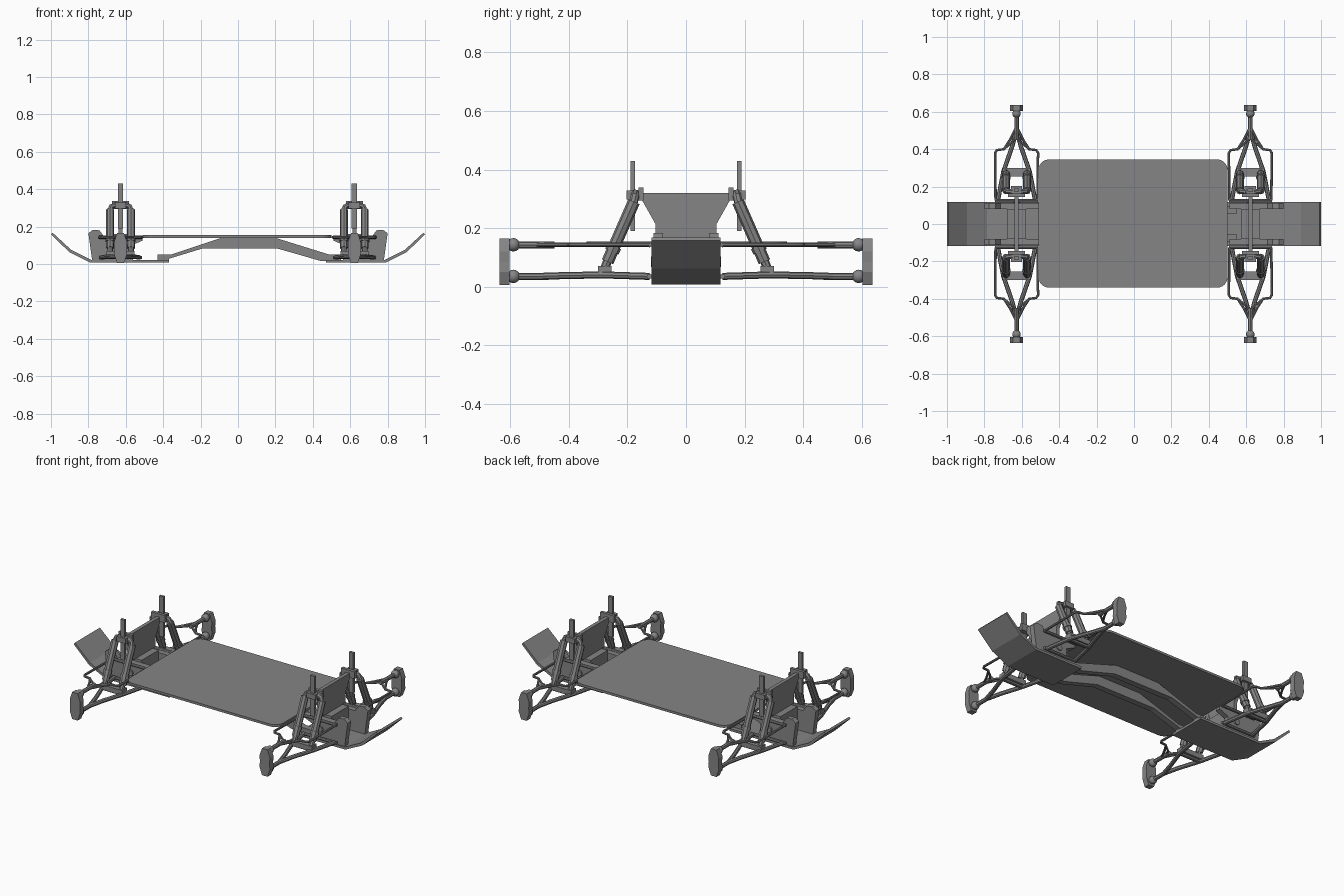
import bpy, bmesh, math
from mathutils import Vector

if "Cube" in bpy.data.objects:
    bpy.data.objects.remove(bpy.data.objects["Cube"])

grey = bpy.data.materials.new("chassis grey")
grey.diffuse_color = (0.235, 0.235, 0.235, 1)
grey.use_nodes = True
grey.node_tree.nodes["Principled BSDF"].inputs["Base Color"].default_value = grey.diffuse_color


def add(name, mesh, smooth=False):
    mesh.materials.clear()
    mesh.materials.append(grey)
    for p in mesh.polygons:
        p.material_index = 0
    ob = bpy.data.objects.new(name, mesh)
    bpy.context.collection.objects.link(ob)
    if smooth:
        bpy.ops.object.select_all(action='DESELECT')
        ob.select_set(True)
        bpy.context.view_layer.objects.active = ob
        bpy.ops.object.shade_smooth_by_angle(angle=math.radians(40))
    return ob


def prism(name, pts, axis, lo, hi):
    """Extrude a 2D outline along axis 0 (x), 1 (y) or 2 (z) from lo to hi."""
    def place(a, b, c):
        return [(c, a, b), (a, c, b), (a, b, c)][axis]
    bm = bmesh.new()
    face = bm.faces.new([bm.verts.new(place(a, b, lo)) for a, b in pts])
    new = bmesh.ops.extrude_face_region(bm, geom=[face])['geom']
    move = Vector(place(0, 0, hi - lo))
    bmesh.ops.translate(bm, vec=move, verts=[v for v in new if isinstance(v, bmesh.types.BMVert)])
    bmesh.ops.recalc_face_normals(bm, faces=bm.faces)
    me = bpy.data.meshes.new(name)
    bm.to_mesh(me)
    bm.free()
    return add(name, me)


def box(name, x, y, z):
    x, y = sorted(x), sorted(y)
    return prism(name, [(x[0], y[0]), (x[1], y[0]), (x[1], y[1]), (x[0], y[1])], 2, *z)


def rod(name, pts, r):
    """Round bar through a list of points."""
    cu = bpy.data.curves.new(name, 'CURVE')
    cu.dimensions = '3D'
    cu.bevel_depth = r
    cu.bevel_resolution = 2
    cu.use_fill_caps = True
    sp = cu.splines.new('POLY')
    sp.points.add(len(pts) - 1)
    for p, co in zip(sp.points, pts):
        p.co = (*co, 1)
    tmp = bpy.data.objects.new(name, cu)
    bpy.context.collection.objects.link(tmp)
    bpy.context.view_layer.update()
    me = bpy.data.meshes.new_from_object(tmp.evaluated_get(bpy.context.evaluated_depsgraph_get()))
    bpy.data.objects.remove(tmp)
    return add(name, me, True)


def ball(name, loc, r):
    bm = bmesh.new()
    bmesh.ops.create_uvsphere(bm, u_segments=14, v_segments=8, radius=r)
    bmesh.ops.translate(bm, vec=loc, verts=bm.verts)
    me = bpy.data.meshes.new(name)
    bm.to_mesh(me)
    bm.free()
    return add(name, me, True)


# Deck plate with rounded corners
deck = []
for cx, cy, a0 in ((.445, .29, 0), (-.455, .29, 90), (-.455, -.285, 180), (.445, -.285, 270)):
    for k in range(7):
        a = math.radians(a0 + 15 * k)
        deck.append((cx + .055 * math.cos(a), cy + .055 * math.sin(a)))
prism("deck_plate", deck, 2, .140, .154)

# Twin frame rails arching under the deck
rail = [(-.43, .015), (-.37, .015), (-.37, .028), (-.19, .083), (.21, .083), (.44, .017),
        (.55, .015), (.55, .05), (.49, .05), (.2, .14), (-.09, .14), (-.36, .05), (-.43, .05)]
for s in (-1, 1):
    prism("frame_rail", rail, 1, s * .075 - .018, s * .075 + .018)

# Bent skid plates at both ends
for s, inner in ((-1, .37), (1, .47)):
    skid = [(inner, .008), (.79, .008), (.9, .062), (1.0, .158), (.992, .168),
            (.892, .076), (.785, .022), (inner, .022)]
    prism("skid_plate", [(s * x, z) for x, z in skid], 1, -.118, .118)

hub = [(-.018, .005), (.018, .005), (.027, .03), (.034, .05), (.032, .085), (.034, .12),
       (.027, .14), (.018, .165), (-.018, .165), (-.027, .14), (-.034, .12), (-.032, .085),
       (-.034, .05), (-.027, .03)]
tower = [(-.15, .32), (.15, .32), (.15, .295), (.105, .215), (.105, .16),
         (-.105, .16), (-.105, .215), (-.15, .295)]
side = [(.80, .165), (.775, .183), (.74, .18), (.715, .145), (.51, .145), (.51, .125),
        (.57, .1), (.56, .02), (.78, .02)]

for e, cx in ((-1, -.628), (1, .622)):
    # Shock tower and the drive housing between the bulkheads
    prism("shock_tower", tower, 0, cx - .011, cx + .011)
    box("drive_housing", (cx - .05, cx + .05), (-.08, .08), (.022, .16))
    rod("drive_shaft", [(cx, -.12, .085), (cx, .12, .085)], .018)
    for s in (-1, 1):
        def P(u, y, z):
            return (cx + u, s * y, z)
        # Bulkhead side plate and arm hinge bars
        prism("bulkhead_side", [(e * x, z) for x, z in side], 1, s * .095 - .016, s * .095 + .016)
        for z in (.035, .143):
            rod("hinge_bar", [P(-.115, .125, z), P(.115, .125, z)], .009)
        # Tower post with its clamp
        box("tower_post", (cx - .014, cx + .014), (s * .175, s * .19), (.19, .43))
        box("post_clamp", (cx - .03, cx + .03), (s * .163, s * .203), (.298, .328))
        box("tower_ear", (cx - .045, cx + .045), (s * .145, s * .163), (.295, .338))
        box("shock_mount", (cx - .075, cx + .075), (s * .255, s * .3), (.04, .07))
        # Outer hub plate, joints and neck
        prism("wheel_hub", [(cx + u, z) for u, z in hub], 1, s * .603, s * .637)
        for z in (.035, .143):
            ball("hub_joint", P(0, .59, z), .023)
            rod("arm_neck", [P(0, .47, z), P(0, .585, z)], .012)
        rod("arm_tip_upper", [P(0, .45, .143), P(0, .53, .143)], .012)
        for u in (-1, 1):
            # Upper arm frame: square loop running into a fork
            rod("upper_arm", [P(u * .112, .125, .143), P(u * .115, .38, .143), P(u * .105, .395, .143),
                              P(u * .068, .4, .143), P(u * .035, .45, .143), P(0, .52, .143)], .007)
            rod("upper_arm_brace", [P(u * .068, .4, .143), P(u * .02, .44, .143),
                                    P(0, .475, .143)], .006)
            # Lower arm: converging beams
            rod("lower_arm", [P(u * .1, .125, .035), P(u * .07, .28, .04), P(u * .025, .41, .038),
                              P(0, .5, .035)], .012)
            # Shock: thick body, thinner lower end and bent top mount
            rod("shock_body", [P(u * .056, .178, .29), P(u * .056, .268, .085)], .021)
            rod("shock_foot", [P(u * .056, .265, .095), P(u * .056, .283, .05)], .015)
            rod("shock_collar", [P(u * .056, .245, .138), P(u * .056, .253, .12)], .025)
            rod("shock_top", [P(u * .056, .18, .285), P(u * .048, .175, .308),
                              P(u * .02, .172, .318)], .015)
        rod("lower_arm_cross", [P(-.07, .28, .04), P(.07, .28, .04)], .011)
